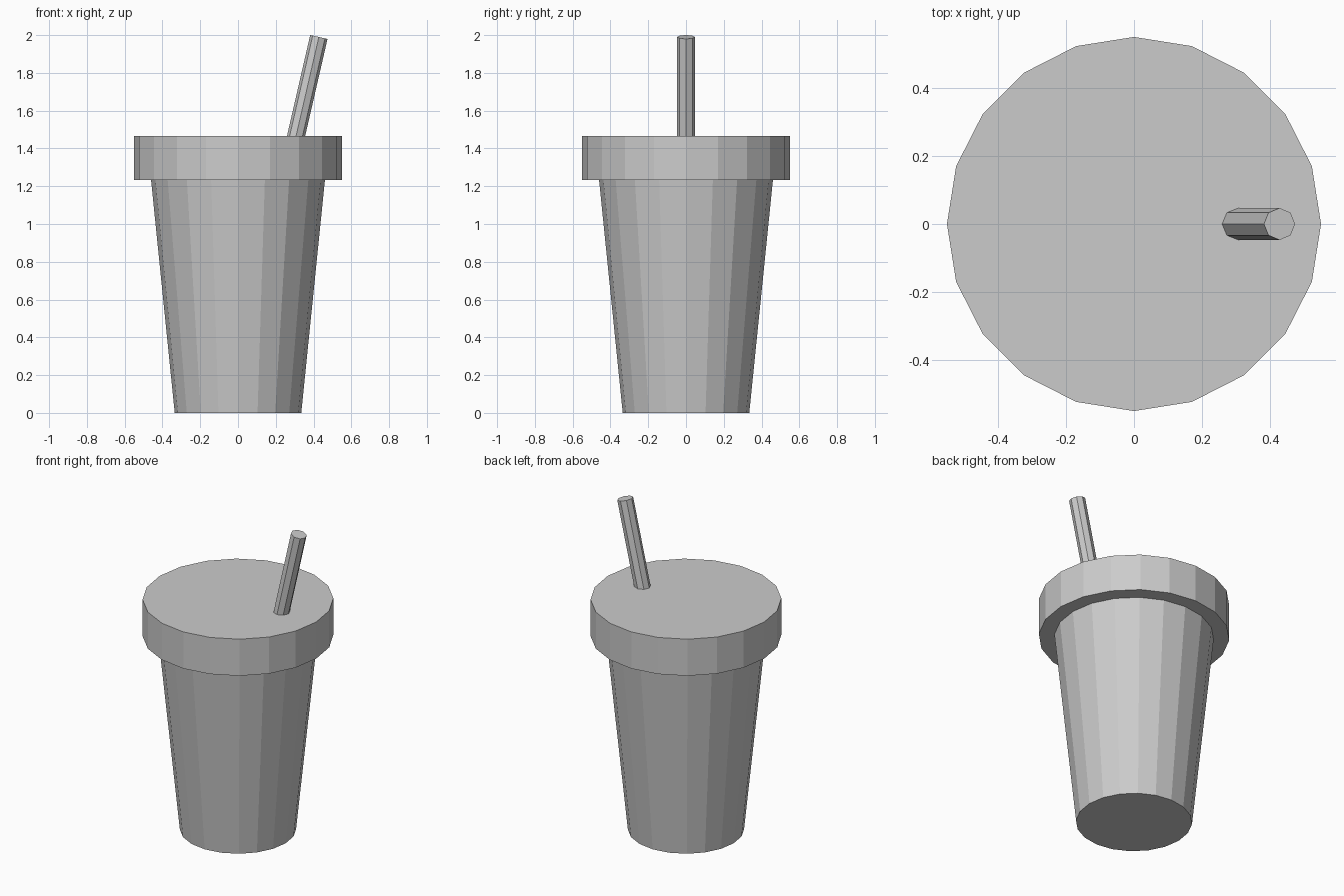
import bpy, bmesh
from math import cos, sin, pi
from mathutils import Vector, Matrix

if "Cube" in bpy.data.objects:
    bpy.data.objects.remove(bpy.data.objects["Cube"])


def tapered(name, sides, start, end, r1, r2):
    """Closed flat-faced frustum between two points."""
    start, end = Vector(start), Vector(end)
    axis = end - start
    turn = Vector((0, 0, 1)).rotation_difference(axis).to_matrix().to_4x4()
    place = Matrix.Translation(start) @ turn
    bm = bmesh.new()
    rings = []
    for r, h in ((r1, 0), (r2, axis.length)):
        rings.append([bm.verts.new(place @ Vector((r * cos(2 * pi * i / sides),
                                                   r * sin(2 * pi * i / sides), h)))
                      for i in range(sides)])
    low, high = rings
    for i in range(sides):
        j = (i + 1) % sides
        bm.faces.new((low[i], low[j], high[j], high[i]))
    bm.faces.new(low[::-1])
    bm.faces.new(high)
    mesh = bpy.data.meshes.new(name)
    bm.to_mesh(mesh)
    bm.free()
    obj = bpy.data.objects.new(name, mesh)
    bpy.context.collection.objects.link(obj)
    return obj


# Tapered cup body, running slightly up into the lid
tapered("cup", 20, (0, 0, 0), (0, 0, 1.27), 0.335, 0.464)

# Wide flat lid
tapered("lid", 20, (0, 0, 1.232), (0, 0, 1.465), 0.55, 0.55)

# Leaning straw, starting inside the lid
tapered("straw", 8, (0.29, 0, 1.39), (0.428, 0, 1.99), 0.047, 0.047)
